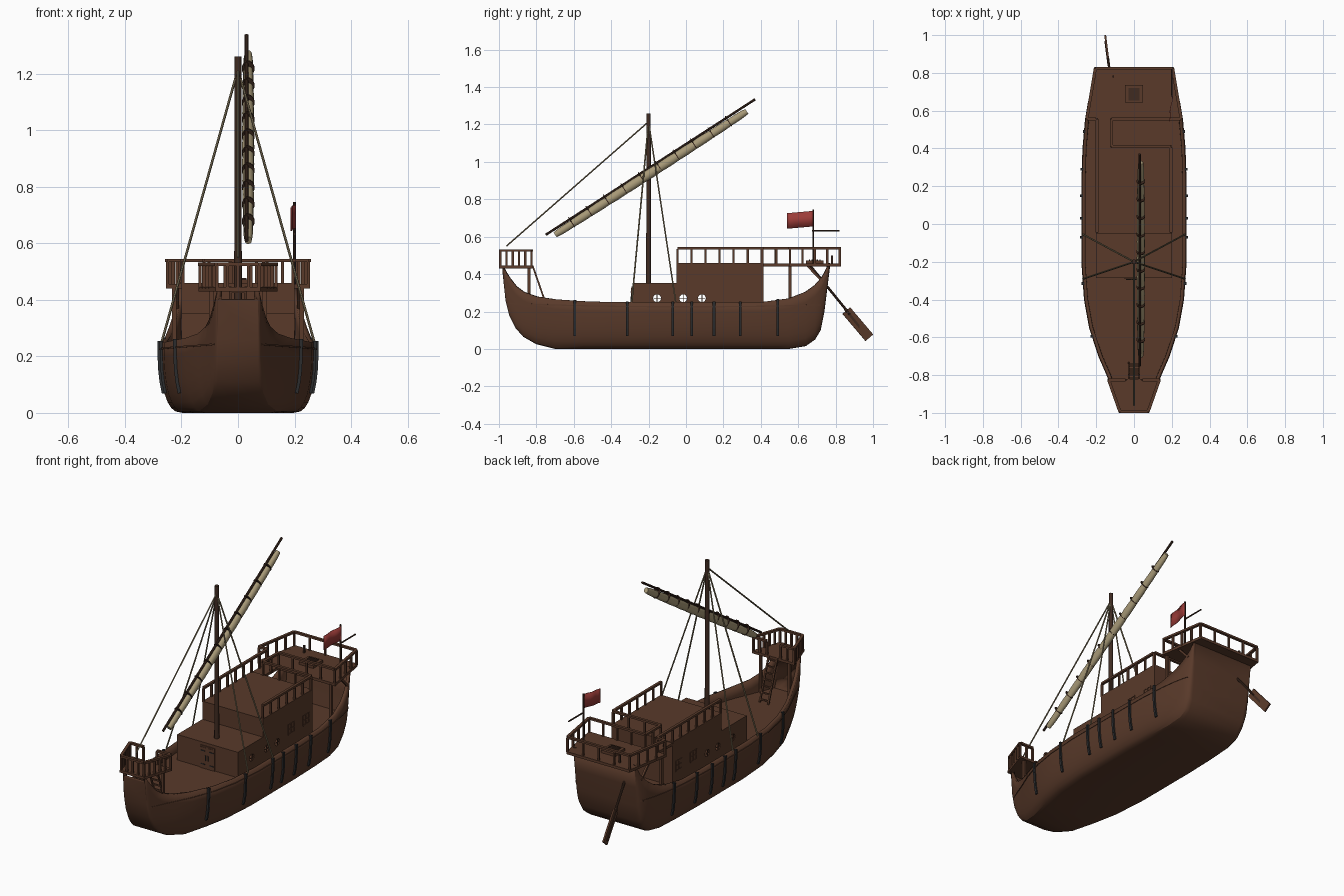
import bpy, bmesh, math
from mathutils import Vector, Matrix

if "Cube" in bpy.data.objects:
    bpy.data.objects.remove(bpy.data.objects["Cube"])


def material(name, rgb):
    m = bpy.data.materials.new(name)
    m.diffuse_color = (*rgb, 1)
    m.use_nodes = True
    m.node_tree.nodes["Principled BSDF"].inputs["Base Color"].default_value = m.diffuse_color
    return m


WOOD = material("brown wood", (0.100, 0.042, 0.023))
DARK = material("dark wood", (0.050, 0.024, 0.015))
IRON = material("dark iron", (0.024, 0.025, 0.027))
SAIL = material("tan canvas", (0.39, 0.32, 0.185))
ROPE = material("tan rope", (0.25, 0.20, 0.115))
RED = material("red cloth", (0.33, 0.045, 0.04))


def finish(name, bm, mat, smooth=None):
    me = bpy.data.meshes.new(name)
    bm.to_mesh(me)
    bm.free()
    me.materials.append(mat)
    ob = bpy.data.objects.new(name, me)
    bpy.context.collection.objects.link(ob)
    bpy.ops.object.select_all(action='DESELECT')
    ob.select_set(True)
    bpy.context.view_layer.objects.active = ob
    if smooth:
        bpy.ops.object.shade_smooth_by_angle(angle=math.radians(smooth))
    return ob


def beam(bm, a, b, w, d=None, sides=4, taper=1.0):
    """Bar of width w and depth d from a to b."""
    a, b = Vector(a), Vector(b)
    k = math.sqrt(0.5) if sides == 4 else 0.5
    mat = (Matrix.Translation((a + b) / 2) @ (b - a).to_track_quat('Z', 'Y').to_matrix().to_4x4()
           @ Matrix.Diagonal((w, d or w, 1, 1)) @ Matrix.Rotation(math.pi / sides, 4, 'Z'))
    bmesh.ops.create_cone(bm, cap_ends=True, segments=sides, radius1=k, radius2=k * taper,
                          depth=(b - a).length, matrix=mat)


def bars(name, segs, w, mat, sides=4, d=None, taper=1.0):
    bm = bmesh.new()
    for a, b in segs:
        beam(bm, a, b, w, d, sides, taper)
    return finish(name, bm, mat, 40 if sides > 4 else None)


def prism(name, outline, z0, z1, mat):
    bm = bmesh.new()
    f = bm.faces.new([bm.verts.new((x, y, z0)) for x, y in outline])
    r = bmesh.ops.extrude_face_region(bm, geom=[f])
    bmesh.ops.translate(bm, vec=(0, 0, z1 - z0), verts=[v for v in r['geom'] if isinstance(v, bmesh.types.BMVert)])
    bmesh.ops.recalc_face_normals(bm, faces=bm.faces)
    return finish(name, bm, mat)


def rect(x0, x1, y0, y1):
    return [(x0, y0), (x1, y0), (x1, y1), (x0, y1)]


def railing(name, pts, z0, z1, step, post=0.011):
    bm = bmesh.new()
    for (ax, ay), (bx, by) in zip(pts, pts[1:]):
        beam(bm, (ax, ay, z1 - 0.006), (bx, by, z1 - 0.006), 0.016, 0.012)
        n = max(1, round(math.hypot(bx - ax, by - ay) / step))
        for i in range(n + 1):
            x, y = ax + (bx - ax) * i / n, ay + (by - ay) * i / n
            beam(bm, (x, y, z0), (x, y, z1 - 0.01), post)
    return finish(name, bm, WOOD)


# Hull stations: y, keel height, sheer height, half width, half width of flat bottom
ST = [(-.98, .40, .44, .073, .07), (-.965, .26, .41, .08, .07), (-.945, .18, .38, .087, .07),
      (-.91, .11, .335, .10, .072), (-.87, .065, .305, .115, .078), (-.80, .025, .28, .143, .09),
      (-.70, 0, .265, .186, .115), (-.55, 0, .255, .235, .15), (-.40, 0, .25, .262, .18),
      (-.20, 0, .25, .276, .195), (.20, 0, .25, .276, .195), (.40, 0, .25, .27, .19),
      (.55, 0, .27, .257, .185), (.64, .015, .305, .243, .18), (.69, .05, .34, .232, .175),
      (.72, .10, .37, .224, .18), (.74, .20, .40, .215, .185), (.755, .32, .43, .21, .19),
      (.77, .44, .46, .205, .195)]


def station(y):
    for p, q in zip(ST, ST[1:]):
        if p[0] <= y <= q[0]:
            t = (y - p[0]) / (q[0] - p[0])
            return [u + (v - u) * t for u, v in zip(p, q)]


def half_width(y, z):
    _, k, s, w, b = station(y)
    u = min(1, max(0, (z - k) / (s - k)))
    return b + (w - b) * (1 - (1 - u) ** 2.6) ** (1 / 2.6)


# Hull shell
bm = bmesh.new()
U = [0, .02, .07, .15, .27, .42, .6, .8, 1]
grid = []
for y, k, s, w, b in ST:
    side = [(half_width(y, k + (s - k) * u), y, k + (s - k) * u) for u in U]
    ring = [(-x, yy, z) for x, yy, z in reversed(side)] + side
    grid.append([bm.verts.new(p) for p in ring])
for r, q in zip(grid, grid[1:]):
    for i in range(len(r) - 1):
        bm.faces.new((r[i], r[i + 1], q[i + 1], q[i]))
bmesh.ops.recalc_face_normals(bm, faces=bm.faces)
if sum(f.normal.z for f in bm.faces) > 0:
    bmesh.ops.reverse_faces(bm, faces=bm.faces)
hull = finish("hull", bm, WOOD, 30)
sol = hull.modifiers.new("thickness", 'SOLIDIFY')
sol.thickness, sol.offset = 0.018, -1

# Main deck
ys = [-.93, -.87, -.8, -.7, -.55, -.4, -.2, .2, .4, .55, .64, .7, .73]
edge = [(half_width(y, .2) - .008, y) for y in ys]
prism("main_deck", edge + [(-x, y) for x, y in reversed(edge)], .185, .2, WOOD)

# Wale strake and iron hull straps
wale, straps = [], []
wy = [-.945, -.91, -.87, -.8, -.7, -.55, -.4, -.2, .2, .4, .55, .64, .69, .72, .735]
for sx in (-1, 1):
    pw = [(sx * half_width(y, .225), y, .225 + .02 * y * y) for y in wy]
    wale += list(zip(pw, pw[1:]))
    for y in (-.595, -.315, -.07, .03, .15, .29, .49):
        zs = [station(y)[2] + .004, .2, .15, .11, .07]
        ps = [(sx * (half_width(y, z) + .002), y, z) for z in zs]
        straps += list(zip(ps, ps[1:]))
bars("wale", wale, .006, WOOD)
bars("hull_straps", straps, .014, IRON)

# Cabins, with round portholes cut right through
fore = prism("fore_cabin", rect(-.2, .2, -.287, -.045), .19, .352, WOOD)
main = prism("main_cabin", rect(-.2, .2, -.05, .415), .19, .46, WOOD)
PORTS = (-.155, -.015, .085)
cut = bars("porthole_cutter", [((-.3, y, .271), (.3, y, .271)) for y in PORTS], .042, DARK, sides=16)
for ob in (fore, main):
    bpy.context.view_layer.objects.active = ob
    mod = ob.modifiers.new("portholes", 'BOOLEAN')
    mod.operation, mod.object, mod.solver = 'DIFFERENCE', cut, 'EXACT'
    bpy.ops.object.modifier_apply(modifier=mod.name)
bpy.data.objects.remove(cut)
cross, frames = [], []
for x in (-.2, .2):
    for y in PORTS:
        cross += [((x, y - .02, .271), (x, y + .02, .271)), ((x, y, .251), (x, y, .291))]
    for y in (.215, .355):
        for o in (-.028, 0, .028):
            frames += [((x, y - .03, .305 + o), (x, y + .03, .305 + o)), ((x, y + o, .275), (x, y + o, .335))]
bars("porthole_bars", cross, .004, WOOD)
bars("window_frames", frames, .006, WOOD)

# Cabin doors with iron hinges and handles
for sx in (-1, 1):
    prism("cabin_door", rect(sx * .022 - .02, sx * .022 + .02, -.293, -.286), .2, .325, WOOD)
bars("door_frame", [((-.046, -.288, .2), (-.046, -.288, .33)), ((.046, -.288, .2), (.046, -.288, .33)),
                    ((-.05, -.288, .33), (.05, -.288, .33)), ((0, -.288, .2), (0, -.288, .33))], .008, WOOD)
bars("door_handles", [((x, -.295, .25), (x, -.295, .28)) for x in (-.008, .008)], .005, IRON)
bars("door_hinges", [((sx * .014, -.293, z), (sx * .042, -.293, z)) for sx in (-1, 1) for z in (.225, .305)],
     .005, IRON)

# Stern platform, walkway and supports
prism("stern_platform", [(-.255, .55), (.255, .55), (.208, .83), (-.208, .83)], .44, .456, WOOD)
prism("walkway", rect(-.2, -.12, .40, .56), .44, .456, WOOD)
bars("platform_posts", [((x, .555, .2), (x, .555, .445)) for x in (-.225, .225)], .016, WOOD)
bars("platform_braces", [((sx * .215, .73, .36), (sx * .215, .65, .445)) for sx in (-1, 1)], .012, WOOD)

# Railings
for sx in (-1, 1):
    railing("cabin_railing", [(sx * .195, -.045), (sx * .195, .405)], .455, .545, .075)
railing("stern_railing", [(-.2, .555), (-.25, .555), (-.205, .822)], .45, .545, .07)
railing("stern_railing", [(.205, .822), (.25, .555)], .45, .545, .07)
railing("transom_railing", [(-.205, .822), (.205, .822)], .45, .545, .1)
railing("platform_front_railing", [(.25, .555), (-.12, .555)], .45, .545, .09)
railing("walkway_railing", [(-.195, .405), (-.195, .555)], .45, .545, .075)
railing("stairwell_railing", [(-.12, .555), (-.12, .41)], .45, .545, .075)
railing("stairwell_railing", [(-.12, .41), (.195, .41)], .45, .545, .1)

# Bow platform with railing, posts and ladder
prism("bow_platform", [(-.08, -1), (.08, -1), (.14, -.82), (-.14, -.82)], .43, .445, WOOD)
railing("bow_railing", [(-.045, -.826), (-.134, -.826), (-.075, -.993), (.075, -.993), (.134, -.826),
                        (.045, -.826)], .44, .532, .037)
bars("bow_posts", [((x, -.84, .2), (x, -.84, .435)) for x in (-.095, .095)], .015, WOOD)
top, foot = Vector((0, -.82, .445)), Vector((0, -.735, .2))
bars("bow_ladder_sides", [(top + Vector((x, 0, 0)), foot + Vector((x, 0, 0))) for x in (-.028, .028)], .009, WOOD)
steps = [top.lerp(foot, (i + .5) / 7) for i in range(7)]
bars("bow_ladder_rungs", [(p - Vector((.028, 0, 0)), p + Vector((.028, 0, 0))) for p in steps], .008, WOOD)

# Stern hatch with grating
prism("hatch_frame", rect(-.047, .047, .642, .735), .455, .472, WOOD)
prism("hatch_opening", rect(-.03, .03, .655, .72), .471, .474, DARK)
bars("hatch_grating", [((-.03, .66 + .014 * i, .474), (.03, .66 + .014 * i, .474)) for i in range(5)], .006, DARK)

# Mast, yard and furled sail
bars("mast", [((0, -.2, .2), (0, -.2, 1.26))], .028, DARK, sides=10, taper=.85)
bars("yard", [((.03, -.75, .61), (.03, .37, 1.335))], .014, DARK, sides=8)
A, B = Vector((.036, -.70, .61)), Vector((.036, .325, 1.27))
knots = [A.lerp(B, i / 11) for i in range(12)]
bm = bmesh.new()
rings = []
rot = (B - A).to_track_quat('Z', 'Y')
for i in range(45):
    t = i / 44
    r = (.016 + .009 * math.sin(math.pi * t) ** .5) * (.95 + .07 * abs(math.sin(11 * math.pi * t)))
    rings.append([bm.verts.new(A.lerp(B, t) + rot @ Vector((r * .85 * math.cos(a), r * math.sin(a), 0)))
                  for a in (j * math.tau / 12 for j in range(12))])
for p, q in zip(rings, rings[1:]):
    for j in range(12):
        bm.faces.new((p[j], p[j - 1], q[j - 1], q[j]))
bm.faces.new(rings[0])
bm.faces.new(rings[-1])
bmesh.ops.recalc_face_normals(bm, faces=bm.faces)
finish("furled_sail", bm, SAIL, 50)
d = (B - A).normalized() * .0025
up = rot @ Vector((0, .009, 0))
bars("sail_ties", [(p + up - d, p + up + d) for p in knots[1:-1]], .045, DARK, sides=12, d=.066)

# Standing rigging
head = (0, -.2, 1.215)
bars("fore_stay", [(head, (0, -.96, .55))], .009, ROPE, sides=6)
bars("shrouds", [(head, (x, y, .25)) for x in (-.27, .27) for y in (-.29, -.055)], .009, ROPE, sides=6)

# Flag and pole
bars("flag_pole", [((.2, .68, .45), (.2, .68, .745))], .01, DARK, sides=8)
bars("flag_spar", [((.2, .675, .633), (.2, .82, .633))], .009, DARK, sides=8)
bm = bmesh.new()
cols = [[bm.verts.new((.202 - .0018 * i + .003 * math.sin(i * .9), .68 - .0138 * i, z - .0012 * i))
         for z in (.655, .738)] for i in range(11)]
for p, q in zip(cols, cols[1:]):
    bm.faces.new((p[0], q[0], q[1], p[1]))
flag = finish("flag", bm, RED, 40)
flag.modifiers.new("thickness", 'SOLIDIFY').thickness = .003

# Steering oar
bars("oar_shaft", [((-.11, .66, .45), (-.138, .88, .18))], .014, DARK, sides=8)
bars("oar_blade", [((-.135, .857, .205), (-.15, .98, .06))], .01, WOOD, d=.054)
bars("oar_rib", [((-.135, .85, .214), (-.15, .965, .07))], .013, DARK)
bars("oar_stanchion", [((-.11, .78, .45), (-.11, .78, .5))], .01, DARK)
